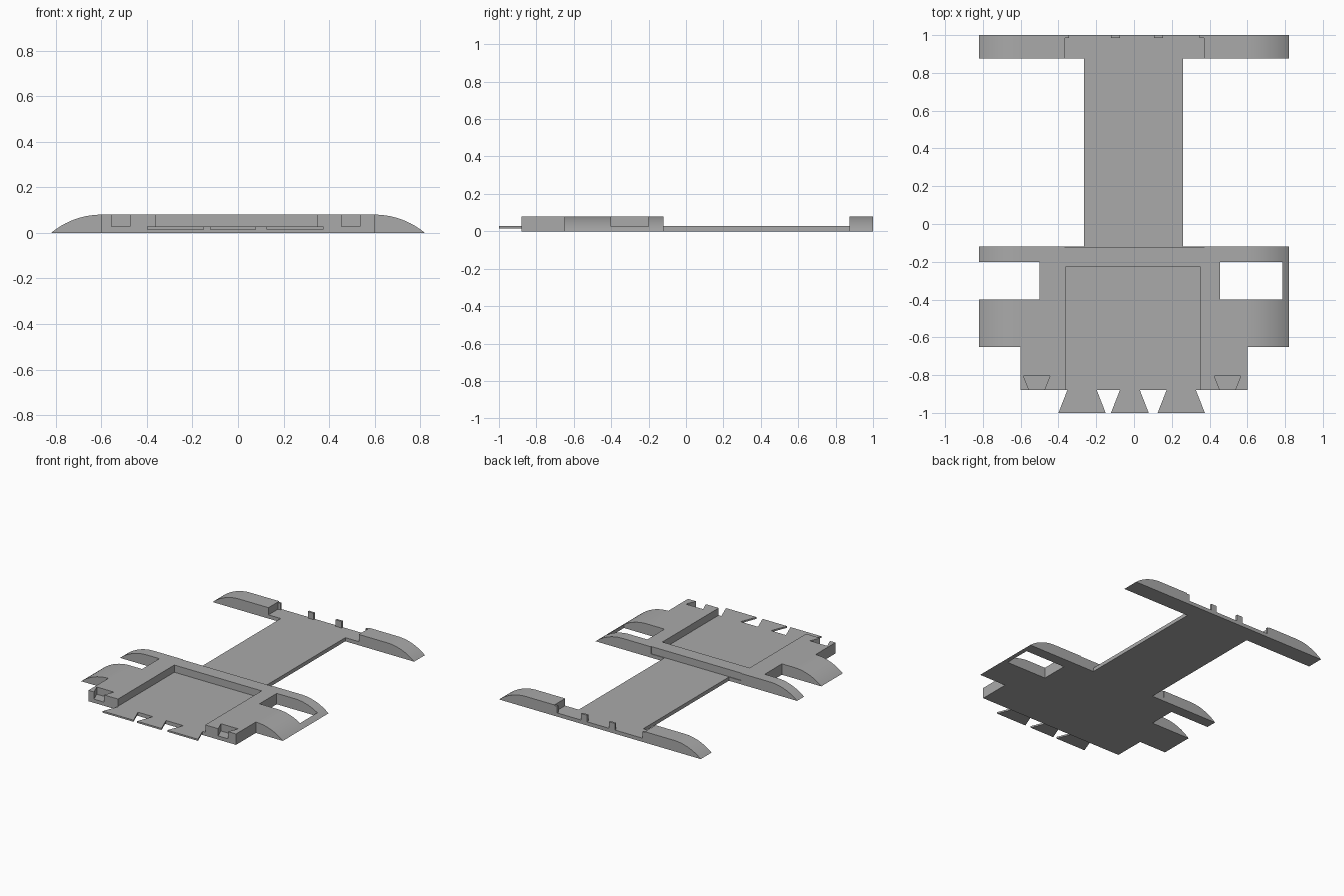
import bpy
import bmesh
import math

TOP = 0.08      # height of the raised parts
FLOOR = 0.027   # height of the thin plates
HALF = 0.82     # half width across the arched ends
CURVE = 0.22    # width of each arched end

cube = bpy.data.objects.get("Cube")
if cube:
    bpy.data.objects.remove(cube, do_unlink=True)

grey = bpy.data.materials.new("plain grey")
grey.use_nodes = True
colour = (0.4, 0.4, 0.4, 1)
grey.diffuse_color = colour
grey.node_tree.nodes["Principled BSDF"].inputs["Base Color"].default_value = colour


def prism(name, points, depth):
    """Extrude a closed outline of 3D points along a vector."""
    bm = bmesh.new()
    face = bm.faces.new([bm.verts.new(p) for p in points])
    out = bmesh.ops.extrude_face_region(bm, geom=[face])
    moved = [v for v in out["geom"] if isinstance(v, bmesh.types.BMVert)]
    bmesh.ops.translate(bm, verts=moved, vec=depth)
    bmesh.ops.recalc_face_normals(bm, faces=bm.faces)
    mesh = bpy.data.meshes.new(name)
    bm.to_mesh(mesh)
    bm.free()
    mesh.materials.append(grey)
    obj = bpy.data.objects.new(name, mesh)
    bpy.context.collection.objects.link(obj)
    return obj


def flat(name, outline, z0, z1):
    return prism(name, [(x, y, z0) for x, y in outline], (0, 0, z1 - z0))


def box(name, x0, x1, y0, y1, z0, z1):
    return flat(name, [(x0, y0), (x1, y0), (x1, y1), (x0, y1)], z0, z1)


def dovetail(name, x, y0, y1, half0, half1, z0, z1):
    outline = [(x - half0, y0), (x + half0, y0), (x + half1, y1), (x - half1, y1)]
    return flat(name, outline, z0, z1)


def arched_bar(name, y0, y1, steps=16):
    """Long bar whose two ends curve down to the ground."""
    radius = (CURVE ** 2 + TOP ** 2) / (2 * TOP)
    sweep = math.asin(CURVE / radius)
    arc = []
    for i in range(steps + 1):
        a = sweep * (1 - i / steps)
        arc.append((HALF - CURVE + radius * math.sin(a),
                    max(0, TOP - radius * (1 - math.cos(a)))))
    profile = arc + [(-x, z) for x, z in reversed(arc)]
    return prism(name, [(x, y0, z) for x, z in profile], (0, y1 - y0, 0))


def cut(obj, cutters):
    """Carve the cutters out of the object and discard them."""
    for c in cutters:
        mod = obj.modifiers.new("cut", "BOOLEAN")
        mod.operation = "DIFFERENCE"
        mod.solver = "EXACT"
        mod.object = c
    bpy.context.view_layer.update()
    graph = bpy.context.evaluated_depsgraph_get()
    mesh = bpy.data.meshes.new_from_object(obj.evaluated_get(graph))
    obj.modifiers.clear()
    obj.data = mesh
    for c in cutters:
        bpy.data.objects.remove(c, do_unlink=True)


# Front body: stepped corners, side openings, tray and dovetail sockets
body = arched_bar("front_body", -0.88, -0.12)
cutters = [
    box("right_corner", -1, -0.6, -1, -0.65, -1, 1),
    box("left_corner", 0.6, 1, -1, -0.65, -1, 1),
    box("right_opening", -1, -0.5, -0.4, -0.2, -1, 1),
    box("left_window", 0.455, 0.785, -0.4, -0.2, -1, 1),
    box("tray", -0.36, 0.35, -1, -0.225, FLOOR, 1),
    box("rear_rebate", -0.365, 0.37, -0.125, 0, FLOOR, 1),
]
for x in (-0.515, 0.495):
    cutters.append(dovetail("socket", x, -0.885, -0.805, 0.038, 0.07, FLOOR, 1))
cut(body, cutters)

# Dovetail tabs along the front edge
for side, x in (("right", -0.275), ("middle", -0.022), ("left", 0.25)):
    wide = 0.1 if side == "middle" else 0.125
    dovetail(side + "_front_tab", x, -1, -0.88, wide, wide - 0.047, 0.015, FLOOR)

# Thin plate joining front and back
box("spine_plate", -0.265, 0.26, -0.12, 0.875, 0, FLOOR)

# Back bar, lowered in the middle
back = arched_bar("back_bar", 0.875, 1)
cut(back, [box("gap", -0.365, 0.37, 0.8, 1.1, FLOOR, 1)])

# Small upright posts on the back edge
posts = {"right_end": (-0.365, -0.345), "right": (-0.122, -0.075),
         "left": (0.105, 0.153), "left_end": (0.348, 0.37)}
for side, (x0, x1) in posts.items():
    box(side + "_post", x0, x1, 0.985, 1, FLOOR, 0.075)

# Smooth the arches, keep the corners sharp
for obj in (body, back):
    bpy.ops.object.select_all(action="DESELECT")
    obj.select_set(True)
    bpy.context.view_layer.objects.active = obj
    bpy.ops.object.shade_smooth_by_angle(angle=math.radians(20))
